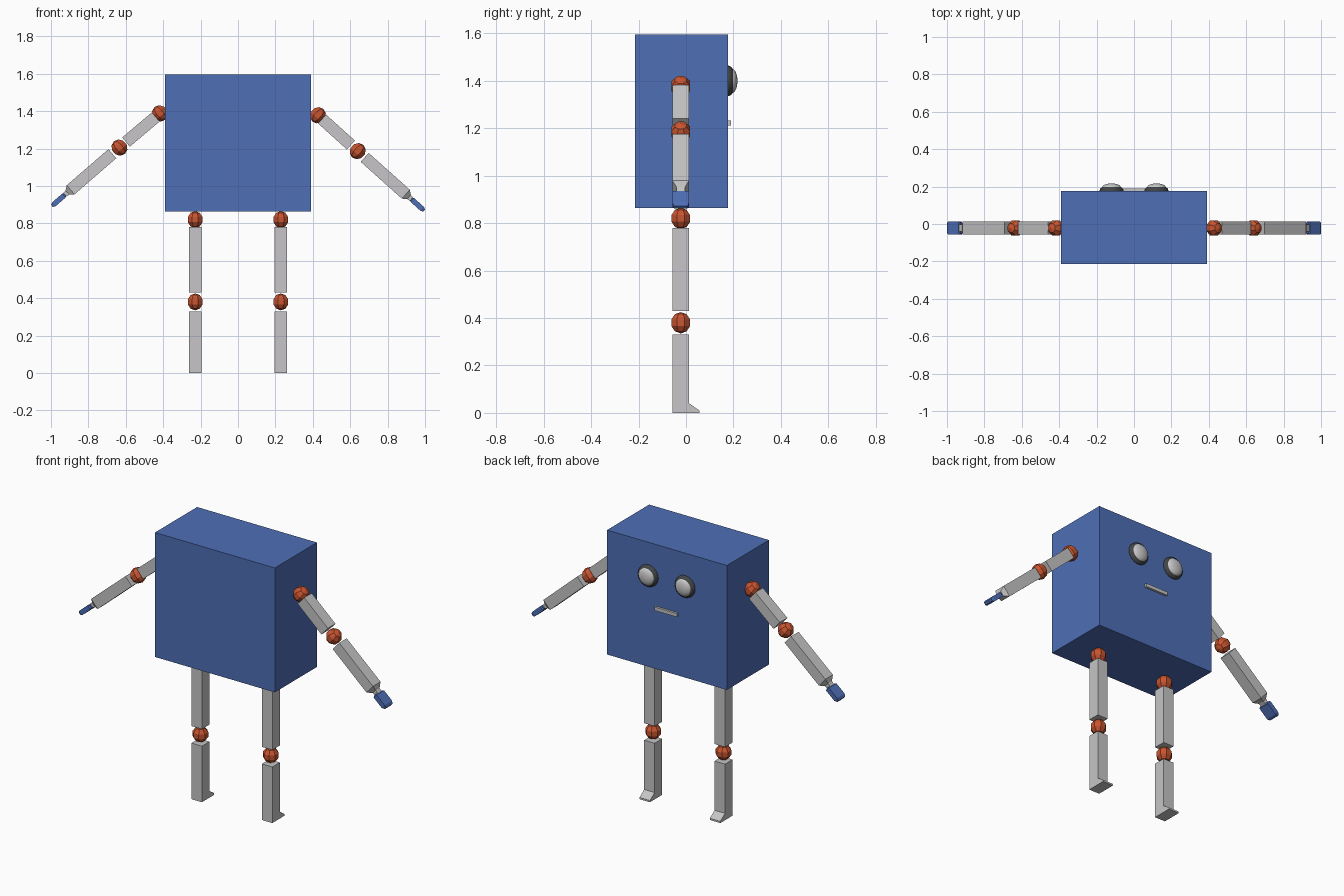
import bpy, bmesh, math
from mathutils import Matrix, Vector

if "Cube" in bpy.data.objects:
    bpy.data.objects.remove(bpy.data.objects["Cube"])


def material(name, rgb):
    m = bpy.data.materials.new(name)
    m.diffuse_color = (*rgb, 1)
    m.use_nodes = True
    m.node_tree.nodes["Principled BSDF"].inputs["Base Color"].default_value = m.diffuse_color
    return m


BLUE = material("blue", (0.077, 0.158, 0.47))
GREY = material("light grey", (0.57, 0.56, 0.57))
ORANGE = material("orange", (0.58, 0.09, 0.03))
DARK = material("dark grey", (0.055, 0.06, 0.06))
YC = -0.022  # depth of the limbs


def finish(name, bm, mat, matrix=Matrix()):
    bmesh.ops.transform(bm, matrix=matrix, verts=bm.verts)
    bmesh.ops.recalc_face_normals(bm, faces=bm.faces)
    mesh = bpy.data.meshes.new(name)
    bm.to_mesh(mesh)
    bm.free()
    mesh.materials.append(mat)
    ob = bpy.data.objects.new(name, mesh)
    bpy.context.collection.objects.link(ob)
    return ob


def box(name, lo, hi, mat):
    bm = bmesh.new()
    bmesh.ops.create_cube(bm, size=1)
    lo, hi = Vector(lo), Vector(hi)
    for v in bm.verts:
        v.co = (lo + hi) / 2 + v.co * (hi - lo)
    return finish(name, bm, mat)


def loft(name, sections, mat, matrix):
    """Rectangular sections (distance, thickness, width) along local x."""
    bm = bmesh.new()
    rings = [[bm.verts.new((d, sy * w / 2, sz * t / 2))
              for sy, sz in ((-1, -1), (1, -1), (1, 1), (-1, 1))] for d, t, w in sections]
    for a, b in zip(rings, rings[1:]):
        for i in range(4):
            bm.faces.new((a[i], a[(i + 1) % 4], b[(i + 1) % 4], b[i]))
    bm.faces.new(rings[0])
    bm.faces.new(rings[-1])
    return finish(name, bm, mat, matrix)


def joint(name, matrix):
    bm = bmesh.new()
    bmesh.ops.create_uvsphere(bm, u_segments=8, v_segments=5, radius=0.045)
    turn = Matrix.Rotation(math.pi / 8, 4, 'Z')
    return finish(name, bm, ORANGE, matrix @ turn)


def lathe(name, profile, mat, x, z, n=28):
    """Spin (radius, y) points round the y axis."""
    bm = bmesh.new()
    vs = [bm.verts.new((r, y, 0)) for r, y in profile]
    es = [bm.edges.new(p) for p in zip(vs, vs[1:])]
    bmesh.ops.spin(bm, geom=vs + es, cent=(0, 0, 0), axis=(0, 1, 0),
                   angle=2 * math.pi, steps=n)
    bmesh.ops.remove_doubles(bm, verts=bm.verts, dist=1e-5)
    ob = finish(name, bm, mat, Matrix.Translation((x, 0, z)))
    bpy.context.view_layer.objects.active = ob
    bpy.ops.object.select_all(action='DESELECT')
    ob.select_set(True)
    bpy.ops.object.shade_smooth_by_angle(angle=math.radians(35))
    return ob


# Body and mouth
box("body", (-0.39, -0.215, 0.863), (0.39, 0.177, 1.595), BLUE)
box("mouth", (-0.073, 0.17, 1.212), (0.073, 0.19, 1.232), GREY)

# Eyes: dark sloping rim with a pale dome
for side, sx in (("left", -1), ("right", 1)):
    lathe(side + "_eye_rim", [(0, 0.172), (0.064, 0.172), (0.064, 0.18), (0.060, 0.19),
                              (0.048, 0.199), (0, 0.199)], DARK, sx * 0.12, 1.4)
    dome = [(0.05 * math.cos(a), 0.196 + 0.021 * math.sin(a))
            for a in (i * math.pi / 12 for i in range(6))] + [(0, 0.217)]
    lathe(side + "_eye_dome", [(0, 0.196)] + dome, GREY, sx * 0.12, 1.4)

# Legs with hip and knee joints; the shin profile includes the toe wedge
for side, sx in (("left", -1), ("right", 1)):
    x = sx * 0.229
    joint(side + "_hip", Matrix.Translation((x, YC, 0.82)))
    joint(side + "_knee", Matrix.Translation((x, YC, 0.38)))
    box(side + "_thigh", (x - 0.034, YC - 0.035, 0.43), (x + 0.034, YC + 0.035, 0.78), GREY)
    bm = bmesh.new()
    profile = [(YC - 0.035, 0), (0.057, 0), (0.057, 0.01), (YC + 0.035, 0.04),
               (YC + 0.035, 0.33), (YC - 0.035, 0.33)]
    face = bm.faces.new([bm.verts.new((x - 0.034, y, z)) for y, z in profile])
    ext = bmesh.ops.extrude_face_region(bm, geom=[face])
    bmesh.ops.translate(bm, vec=(0.068, 0, 0),
                        verts=[g for g in ext["geom"] if isinstance(g, bmesh.types.BMVert)])
    finish(side + "_shin", bm, GREY)

# Arms: each segment is laid out along local x, pointing outwards and down
ARMS = {"left": ((-0.417, 1.388), (-0.634, 1.205), (-0.99, 0.897)),
        "right": ((0.427, 1.378), (0.64, 1.186), (0.99, 0.873))}


def frame(a, b):
    ax = Vector((b[0] - a[0], 0, b[1] - a[1])).normalized()
    ay = Vector((0, 1, 0))
    rot = Matrix((ax, ay, ax.cross(ay))).transposed().to_4x4()
    return Matrix.Translation((a[0], YC, a[1])) @ rot


for side, (shoulder, elbow, tip) in ARMS.items():
    upper, lower = frame(shoulder, elbow), frame(elbow, tip)
    joint(side + "_shoulder", upper)
    joint(side + "_elbow", lower)
    loft(side + "_upper_arm", [(0.03, 0.064, 0.07), (0.238, 0.064, 0.07)], GREY, upper)
    loft(side + "_forearm", [(0.05, 0.064, 0.07), (0.345, 0.064, 0.07),
                             (0.368, 0.03, 0.036), (0.392, 0.022, 0.036)], GREY, lower)
    loft(side + "_hand", [(0.385, 0.016, 0.06), (0.392, 0.028, 0.07),
                          (0.462, 0.028, 0.07), (0.477, 0.014, 0.058)], BLUE, lower)
